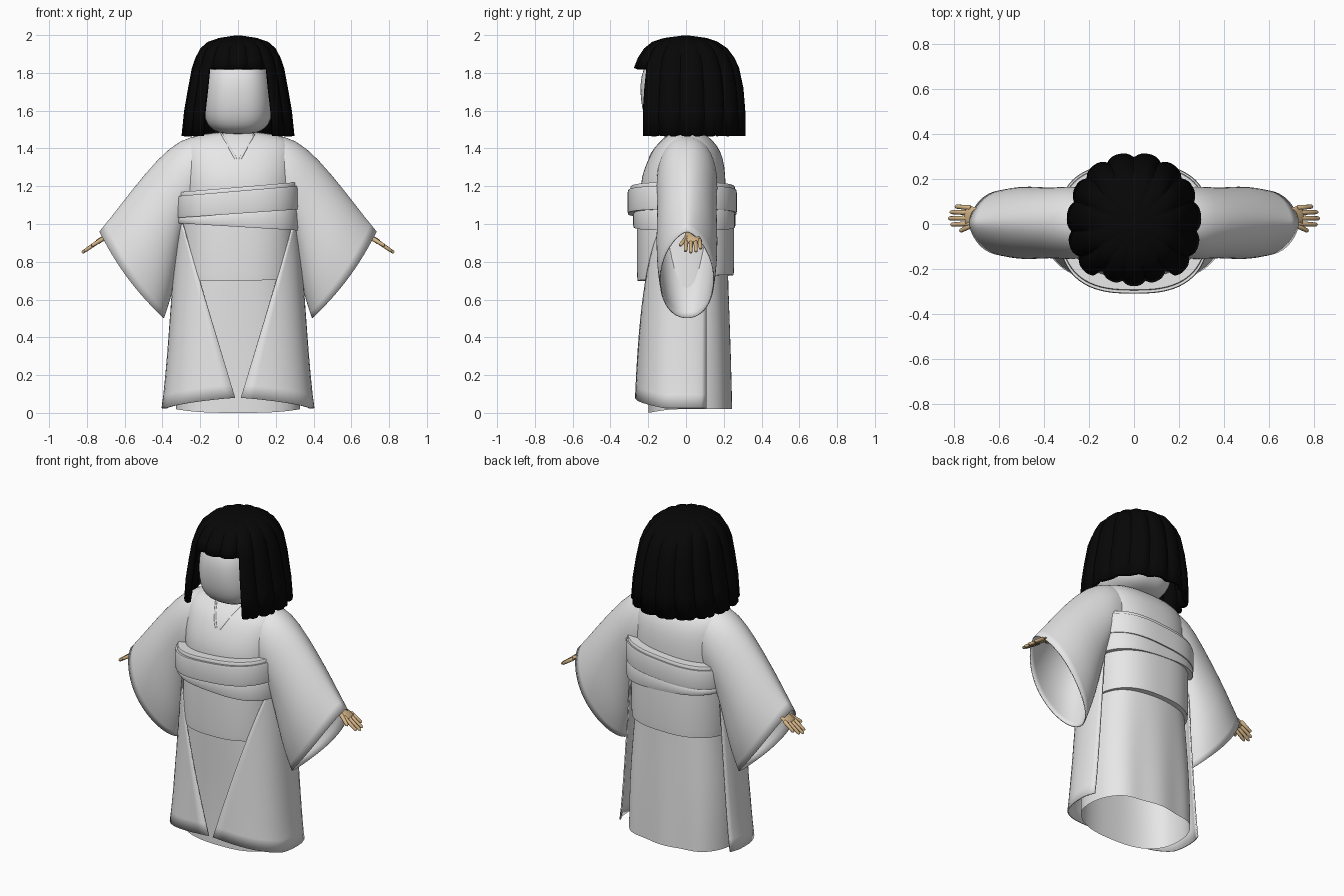
import bpy, bmesh, math
from math import sin, cos, pi, radians
from mathutils import Vector

if "Cube" in bpy.data.objects:
    bpy.data.objects.remove(bpy.data.objects["Cube"])


def material(name, rgb):
    m = bpy.data.materials.new(name)
    m.use_nodes = True
    m.diffuse_color = (*rgb, 1)
    node = m.node_tree.nodes["Principled BSDF"]
    node.inputs["Base Color"].default_value = (*rgb, 1)
    node.inputs["Roughness"].default_value = 0.8
    return m


WHITE = material("white cloth", (0.8, 0.8, 0.8))
BLACK = material("black hair", (0.002, 0.002, 0.002))
SKIN = material("tan skin", (0.66, 0.46, 0.24))


def loft(name, rows, mat, closed=True, caps="", thick=0, subsurf=0, drop=None, wrap=False):
    """Skin rows of points; drop(centre) removes faces, wrap joins last row to first."""
    bm = bmesh.new()
    grid = [[bm.verts.new(p) for p in row] for row in rows]
    n = len(grid[0])
    pairs = list(zip(grid, grid[1:])) + ([(grid[-1], grid[0])] if wrap else [])
    for a, b in pairs:
        for i in range(n if closed else n - 1):
            j = (i + 1) % n
            bm.faces.new((a[i], a[j], b[j], b[i]))
    if "b" in caps:
        bm.faces.new(grid[0])
    if "t" in caps:
        bm.faces.new(grid[-1])
    if drop:
        bad = [f for f in bm.faces if drop(f.calc_center_median())]
        bmesh.ops.delete(bm, geom=bad, context="FACES")
    bmesh.ops.recalc_face_normals(bm, faces=bm.faces)
    me = bpy.data.meshes.new(name)
    bm.to_mesh(me)
    bm.free()
    ob = bpy.data.objects.new(name, me)
    bpy.context.collection.objects.link(ob)
    me.materials.append(mat)
    if subsurf:
        mod = ob.modifiers.new("smooth", "SUBSURF")
        mod.levels = mod.render_levels = subsurf
    if thick:
        ob.modifiers.new("thickness", "SOLIDIFY").thickness = thick
    bpy.ops.object.select_all(action="DESELECT")
    ob.select_set(True)
    bpy.context.view_layer.objects.active = ob
    bpy.ops.object.shade_smooth_by_angle(angle=radians(45))


def power(v, e):
    return math.copysign(abs(v) ** e, v)


def oval(phi, hx, front, back, n=2.0):
    """Point on a squarish oval; phi = 0 faces the front."""
    x = hx * power(sin(phi), 2 / n)
    c = power(cos(phi), 2 / n)
    return x, (-front if c > 0 else -back) * c


def ring(z, hx, front, back, n=2.0, steps=48):
    return [(*oval(2 * pi * i / steps, hx, front, back, n), z) for i in range(steps)]


# Torso: half width, front depth and back depth at each height
loft("torso", [ring(*r, 2.4) for r in (
    (0.95, 0.29, 0.22, 0.2), (1.15, 0.3, 0.245, 0.21), (1.25, 0.305, 0.238, 0.21),
    (1.35, 0.305, 0.198, 0.198), (1.42, 0.295, 0.158, 0.165), (1.465, 0.25, 0.1, 0.115),
    (1.49, 0.1, 0.08, 0.08))], WHITE, caps="t", subsurf=1)

# Inner skirt, open underneath, with soft folds at the back and a hem rising to the sides
skirt = []
for z, hx, front, back in ((0, 0.33, 0.2, 0.24), (0.3, 0.33, 0.2, 0.235),
                           (0.6, 0.305, 0.215, 0.225), (0.8, 0.285, 0.22, 0.22)):
    row = []
    for x, y, h in ring(z, hx, front, back, 2.5):
        fold = 0.008 * cos(x * 26) * (1 - z) if y > 0 else 0
        rise = 0.02 if y > 0 else 0.02 * min(1, abs(x) / hx) ** 3
        row.append((x, y + fold, h + (rise if z == 0 else 0)))
    skirt.append(row)
loft("inner_skirt", skirt, WHITE, subsurf=1)


# Outer coat panels: diagonal front edge, straight edge behind each side
def panel(side):
    rows = []
    for k in range(15):
        t = k / 14
        hx = 0.405 - 0.08 * t ** 0.8
        front = 0.27 - 0.04 * t
        edge = 0.015 + 0.29 * t
        start = math.asin(min(1, edge / hx) ** 1.25)
        end = radians(112)
        row = []
        for i in range(17):
            u = i / 16
            x, y = oval(start + (end - start) * u, hx, front, 0.24, 2.5)
            low = 0.08 - 0.055 * min(1, u * 1.6)
            row.append((side * x, y, low + (1.03 - low) * t))
        rows.append(row)
    return rows


for side, word in ((1, "left"), (-1, "right")):
    loft(word + "_coat_panel", panel(side), WHITE, closed=False, thick=0.008)


# Wrapped bands with a boxy cross-section; heights follow rules of x and y
def band(name, hx, front, back, n, low, high, thick=0.025):
    rows = []
    for inset, t in ((thick, 0), (0.003, 0), (0, 0.12), (0, 0.88), (0.003, 1), (thick, 1)):
        row = []
        for x, y, _ in ring(0, hx - inset, front - inset, back - inset, n, 72):
            a, b = low(x, y), high(x, y)
            row.append((x, y, a + (b - a) * t))
        rows.append(row)
    loft(name, rows, WHITE, wrap=True)


band("waist_band", 0.305, 0.26, 0.255, 2.5,
     lambda x, y: 0.715 + 0.06 * y + 0.015 * x, lambda x, y: 1.07, 0.04)
band("lower_sash", 0.33, 0.28, 0.262, 2.8,
     lambda x, y: 0.985 - 0.06 * x, lambda x, y: 1.055 + 0.07 * x, 0.04)
band("upper_sash", 0.335, 0.31, 0.27, 2.7,
     lambda x, y: 1.055 + 0.07 * x, lambda x, y: 1.175 + 0.085 * x, 0.06)
band("upper_sash_rim", 0.325, 0.295, 0.26, 2.7,
     lambda x, y: 1.16 + 0.085 * x, lambda x, y: 1.195 + 0.085 * x, 0.06)

# Wide hanging sleeves: top point, bottom point and half depth of each section
SECTIONS = (((0.1, 1.47), (0.2, 1.05), 0.14), ((0.2, 1.472), (0.25, 1.02), 0.158),
            ((0.3, 1.452), (0.285, 0.97), 0.164), ((0.42, 1.355), (0.305, 0.83), 0.155),
            ((0.575, 1.165), (0.34, 0.66), 0.165), ((0.67, 1.04), (0.37, 0.56), 0.157),
            ((0.735, 0.962), (0.39, 0.5), 0.146))


def sleeve(side):
    rows = []
    for k, (top, low, half) in enumerate(SECTIONS):
        a, b = Vector(top), Vector(low)
        row = []
        for i in range(32):
            t = 2 * pi * i / 32
            p = a.lerp(b, (1 - cos(t)) / 2)
            # The mouth narrows towards the wrist
            e = 0.72 + (0.1 if cos(t) > 0 else 0.04) * k
            bow = 0.02 * sin(t) ** 2 * k / 6
            row.append((side * (p.x + bow), half * power(sin(t), e) + 0.005, p.y - bow))
        rows.append(row)
    return rows


# Tapered tube between two points, flattened in height
def tube(name, start, end, r0, r1, flat=1.0):
    a, b = Vector(start), Vector(end)
    d = (b - a).normalized()
    u = d.cross(Vector((0, 0, 1))).normalized()
    v = u.cross(d) * flat
    rows = []
    for t, s in ((0, 0.7), (0.06, 1), (0.5, 1), (0.93, 1), (1, 0.5)):
        r = (r0 + (r1 - r0) * t) * s
        rows.append([a.lerp(b, t) + r * (u * cos(k * pi / 5) + v * sin(k * pi / 5))
                     for k in range(10)])
    loft(name, rows, SKIN, caps="bt")


FINGERS = (("little", 0.078, 0.795), ("ring", 0.053, 0.818),
           ("middle", 0.025, 0.826), ("index", -0.003, 0.815))
for side, word in ((1, "left"), (-1, "right")):
    loft(word + "_sleeve", sleeve(side), WHITE, thick=0.006, subsurf=1)
    tube(word + "_forearm", (side * 0.5, 0.02, 1.06), (side * 0.67, 0.027, 0.945), 0.035, 0.03, 0.7)
    tube(word + "_palm", (side * 0.64, 0.03, 0.966), (side * 0.75, 0.035, 0.902), 0.032, 0.048, 0.3)
    for finger, y, x in FINGERS:
        tube(f"{word}_{finger}_finger", (side * 0.725, 0.035 + (y - 0.035) * 0.85, 0.917),
             (side * x, y, 0.913 - (x - 0.73) * 0.68), 0.012, 0.009)
    tube(word + "_thumb", (side * 0.7, 0.005, 0.93), (side * 0.775, -0.032, 0.885), 0.013, 0.009)
    # Crossed collar edge lying on the chest
    strip = []
    for k in range(9):
        t = k / 8
        x, z = side * 0.08 * t, 1.335 + 0.145 * t
        y = -0.2 + 0.112 * t ** 1.6
        strip.append([(x, y, z), (x + side * 0.01, y - 0.001, z - 0.006)])
    loft(word + "_collar", strip, WHITE, closed=False, thick=0.006)

# Head and neck
loft("head", [ring(*r, 2.6) for r in (
    (1.475, 0.05, 0.07, 0.06), (1.482, 0.1, 0.14, 0.12), (1.505, 0.147, 0.185, 0.17),
    (1.55, 0.176, 0.215, 0.2), (1.62, 0.184, 0.235, 0.22), (1.7, 0.182, 0.243, 0.22),
    (1.78, 0.174, 0.24, 0.21), (1.86, 0.15, 0.21, 0.18), (1.91, 0.1, 0.14, 0.12))],
    WHITE, caps="bt", subsurf=1)
loft("neck", [ring(1.4, 0.08, 0.08, 0.08), ring(1.52, 0.075, 0.075, 0.075)], WHITE)

# Bobbed hair: scalloped shell with a square opening for the face
LOCKS, STEPS = 15, 120
hair = []
for z, hx, front, back in ((1.466, 0.3, 0.3, 0.318), (1.6, 0.286, 0.3, 0.318),
                           (1.72, 0.265, 0.29, 0.308), (1.826, 0.245, 0.276, 0.285),
                           (1.88, 0.226, 0.255, 0.26), (1.93, 0.2, 0.222, 0.222),
                           (1.965, 0.16, 0.178, 0.17), (1.985, 0.1, 0.115, 0.11),
                           (1.998, 0.015, 0.015, 0.015)):
    row = []
    for i in range(STEPS):
        phi = 2 * pi * i / STEPS
        s = 1 - 0.065 * (1 - abs(cos(LOCKS * phi / 2))) ** 1.5
        x, y = oval(phi, hx * s, front * s, back * s, 2.1)
        ragged = 0.008 * abs(sin(i * 2.3)) if z < 1.5 and i % 4 == 0 else 0
        row.append((x, y, z + ragged))
    hair.append(row)
loft("hair", hair, BLACK, caps="t", thick=0.025,
     drop=lambda c: c.z < 1.82 and c.y < 0 and abs(c.x) < -c.y * (0.72 + 0.29 * (1.826 - c.z)))
